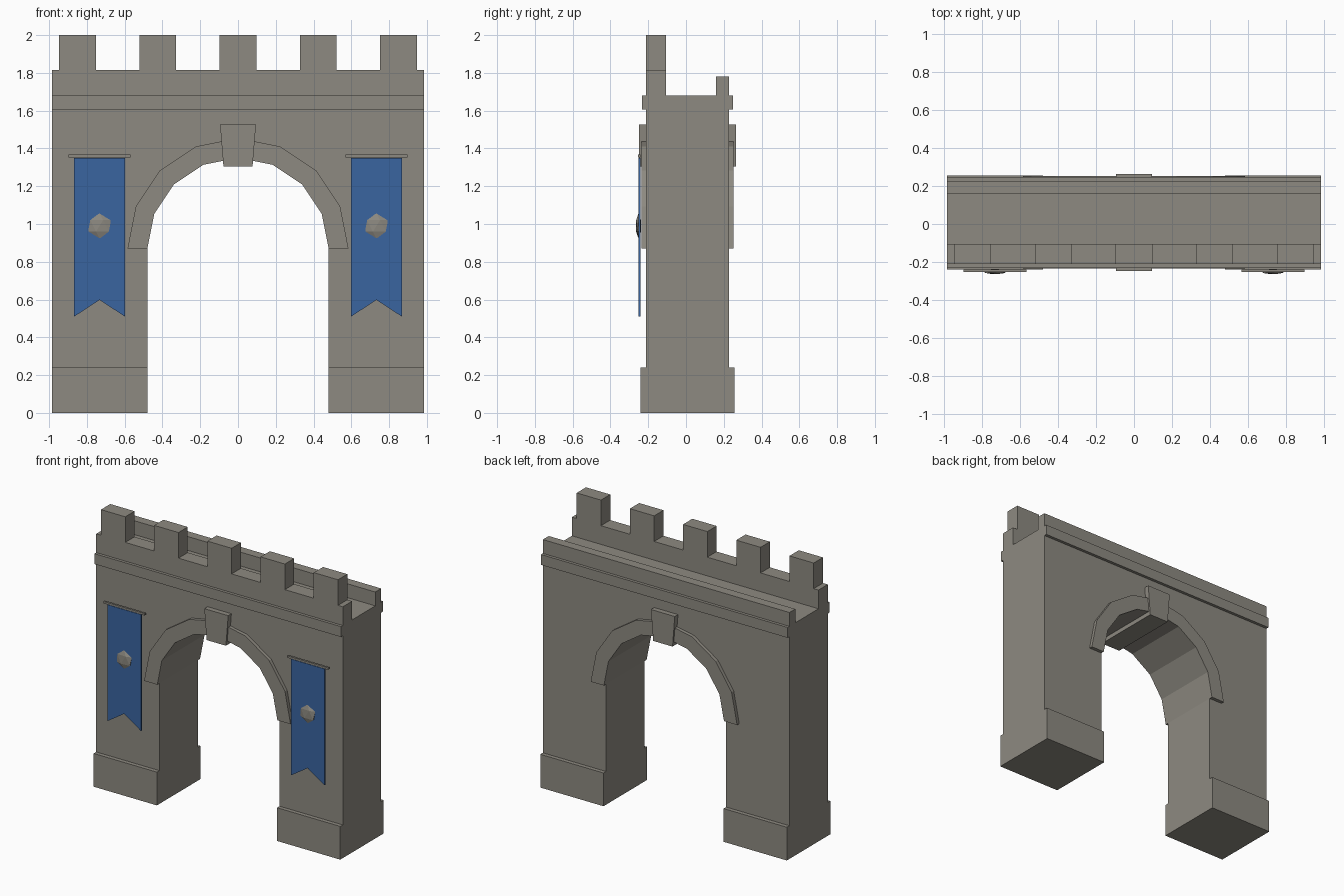
import bpy, bmesh, math

if "Cube" in bpy.data.objects:
    bpy.data.objects.remove(bpy.data.objects["Cube"])


def material(name, rgb):
    m = bpy.data.materials.new(name)
    m.diffuse_color = (*rgb, 1.0)
    m.use_nodes = True
    m.node_tree.nodes["Principled BSDF"].inputs["Base Color"].default_value = m.diffuse_color
    return m


STONE = material("grey stone", (0.27, 0.255, 0.22))
BLUE = material("blue cloth", (0.042, 0.128, 0.352))


def finish(bm, name, mat):
    bmesh.ops.recalc_face_normals(bm, faces=bm.faces)
    me = bpy.data.meshes.new(name)
    bm.to_mesh(me)
    bm.free()
    me.materials.append(mat)
    ob = bpy.data.objects.new(name, me)
    bpy.context.collection.objects.link(ob)
    return ob


def prism(name, outline, y0, y1, mat=STONE):
    """Extrude an (x, z) outline from y0 to y1."""
    bm = bmesh.new()
    face = bm.faces.new([bm.verts.new((x, y0, z)) for x, z in outline])
    ext = bmesh.ops.extrude_face_region(bm, geom=[face], use_keep_orig=True)
    for v in ext["geom"]:
        if isinstance(v, bmesh.types.BMVert):
            v.co.y = y1
    return finish(bm, name, mat)


def box(name, x0, x1, y0, y1, z0, z1, mat=STONE):
    return prism(name, [(x0, z0), (x1, z0), (x1, z1), (x0, z1)], y0, y1, mat)


def arc(radius):
    """Eight-sided half circle from right to left."""
    return [(radius * math.cos(math.pi * i / 8), SPRING + radius * math.sin(math.pi * i / 8))
            for i in range(9)]


W, YC, HALF = 0.985, 0.008, 0.219      # half width, wall centre in y, half depth
OPEN, SPRING, DECK = 0.48, 0.87, 1.68  # opening half width, arch spring, walkway
FRONT, BACK = YC - HALF, YC + HALF

# Wall with arched opening
prism("gate_wall", [(OPEN, 0), (W, 0), (W, DECK), (-W, DECK), (-W, 0), (-OPEN, 0)]
      + arc(OPEN)[::-1], FRONT, BACK)

# Trim on both faces: plinths, cornice, arch ring
for side, wall_y, s in (("front", FRONT, -1), ("back", BACK, 1)):
    box(side + "_plinth_left", -W, -OPEN, wall_y, YC + s * 0.248, 0, 0.24)
    box(side + "_plinth_right", OPEN, W, wall_y, YC + s * 0.248, 0, 0.24)
    box(side + "_cornice", -W, W, wall_y, YC + s * 0.24, 1.605, DECK)
    prism(side + "_arch_ring", arc(0.585) + arc(OPEN)[::-1], wall_y, YC + s * 0.244)

# Keystone through the whole depth
prism("keystone", [(-0.077, 1.305), (0.077, 1.305), (0.095, 1.527), (-0.095, 1.527)],
      YC - 0.256, YC + 0.256)

# Crenellated front parapet: one outline stepping over five merlons
outline = [(W, DECK), (W, 1.815)]
for i in range(2, -3, -1):
    x = i * 0.425
    outline += [(x + 0.097, 1.815), (x + 0.097, 2.0), (x - 0.097, 2.0), (x - 0.097, 1.815)]
outline += [(-W, 1.815), (-W, DECK)]
prism("front_parapet", outline, FRONT, -0.105)

# Low back parapet
box("back_parapet", -W, W, 0.16, BACK, DECK, 1.78)

# Banners with rods and faceted bosses
for side, x in (("left", -0.733), ("right", 0.733)):
    h = 0.134
    prism(side + "_banner", [(x - h, 1.35), (x - h, 0.51), (x, 0.598), (x + h, 0.51), (x + h, 1.35)],
          -0.252, -0.242, BLUE)
    box(side + "_banner_rod", x - 0.165, x + 0.165, -0.254, -0.24, 1.353, 1.367)
    bm = bmesh.new()
    bmesh.ops.create_icosphere(bm, subdivisions=1, radius=0.068)
    for v in bm.verts:
        v.co = (v.co.x + x, v.co.y * 0.22 - 0.251, v.co.z + 0.99)
    finish(bm, side + "_banner_boss", STONE)
